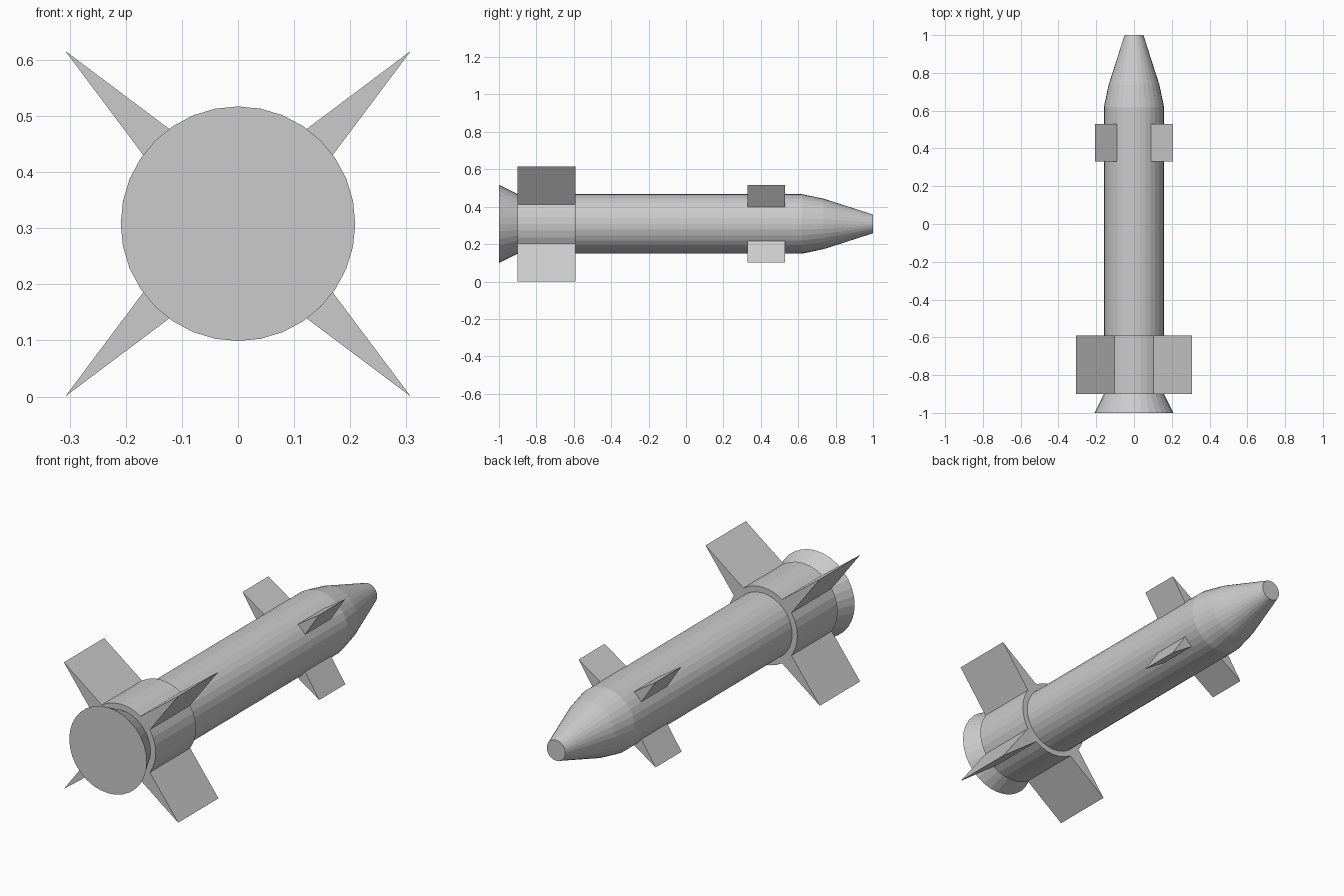
import bpy, bmesh, math

if "Cube" in bpy.data.objects:
    bpy.data.objects.remove(bpy.data.objects["Cube"])

CZ = 0.308   # height of the long axis
SIDES = 32


def finish(bm, name):
    bmesh.ops.recalc_face_normals(bm, faces=bm.faces)
    mesh = bpy.data.meshes.new(name)
    bm.to_mesh(mesh)
    bm.free()
    obj = bpy.data.objects.new(name, mesh)
    bpy.context.collection.objects.link(obj)
    return obj


def lathe(name, profile):
    """Closed solid of revolution along y from (y, radius) pairs."""
    bm = bmesh.new()
    rings = []
    for y, r in profile:
        angles = [2 * math.pi * i / SIDES for i in range(SIDES)]
        rings.append([bm.verts.new((r * math.cos(a), y, CZ + r * math.sin(a))) for a in angles])
    for a, b in zip(rings, rings[1:]):
        for i in range(SIDES):
            j = (i + 1) % SIDES
            bm.faces.new((a[i], a[j], b[j], b[i]))
    bm.faces.new(rings[0])
    bm.faces.new(rings[-1])
    return finish(bm, name)


def fin(name, angle, y0, y1, root, tip, half):
    """Wedge fin: triangular section pointing outwards, extruded along y."""
    bm = bmesh.new()
    c, s = math.cos(angle), math.sin(angle)
    section = [(root, -half), (tip, 0), (root, half)]
    ends = [[bm.verts.new((r * c - t * s, y, CZ + r * s + t * c)) for r, t in section]
            for y in (y0, y1)]
    for end in ends:
        bm.faces.new(end)
    for i in range(3):
        j = (i + 1) % 3
        bm.faces.new((ends[0][i], ends[0][j], ends[1][j], ends[1][i]))
    return finish(bm, name)


# Body with nose cone and flared nozzle
lathe("body", [(-1, 0.209), (-0.9, 0.159), (0.62, 0.159), (0.735, 0.135), (1, 0.05)])

# Collar carrying the tail fins
lathe("tail_collar", [(-0.9, 0.187), (-0.59, 0.187)])

# Four tail fins and four smaller nose fins on the diagonals
for k in range(4):
    a = math.radians(45 + 90 * k)
    fin(f"tail_fin_{k + 1}", a, -0.9, -0.59, 0.155, 0.4355, 0.04)
    fin(f"nose_fin_{k + 1}", a, 0.33, 0.53, 0.13, 0.293, 0.033)
